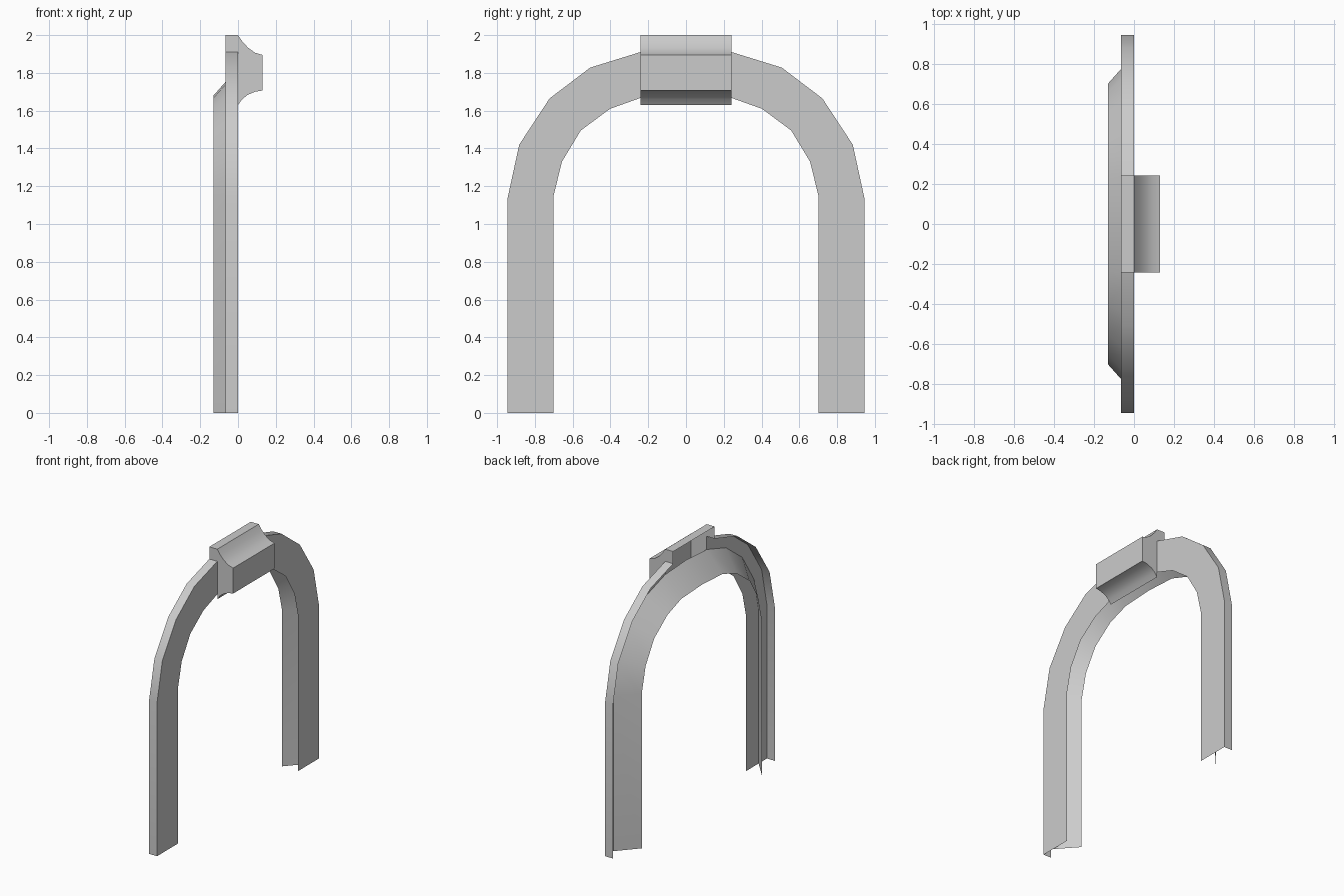
import bpy

if "Cube" in bpy.data.objects:
    bpy.data.objects.remove(bpy.data.objects["Cube"])

# Half profiles (y, z) of the arch, from the floor up to the keystone
OUTER = [(0.945, 0), (0.945, 1.135), (0.883, 1.42), (0.722, 1.665), (0.507, 1.828), (0.242, 1.91)]
INNER = [(0.702, 0), (0.702, 1.145), (0.657, 1.33), (0.557, 1.495), (0.402, 1.61), (0.242, 1.667)]


def on_plane(points, x):
    return [(x, y, z) for y, z in points]


def make(name, verts, faces, mirror=False):
    mesh = bpy.data.meshes.new(name)
    mesh.from_pydata(verts, [], faces)
    mesh.update()
    obj = bpy.data.objects.new(name, mesh)
    bpy.context.collection.objects.link(obj)
    if mirror:
        mod = obj.modifiers.new("mirror", 'MIRROR')
        mod.use_axis = (False, True, False)
    bpy.ops.object.select_all(action='DESELECT')
    obj.select_set(True)
    bpy.context.view_layer.objects.active = obj
    bpy.ops.object.shade_smooth_by_angle()
    return obj


def strips(*rows):
    """Quads between successive rows of points."""
    n = len(rows[0])
    verts = [p for row in rows for p in row]
    faces = [(r * n + i, (r + 1) * n + i, (r + 1) * n + i + 1, r * n + i + 1)
             for r in range(len(rows) - 1) for i in range(n - 1)]
    return verts, faces


# Front face with its outer return, open at the back
make("arch_face", *strips(on_plane(INNER, 0), on_plane(OUTER, 0), on_plane(OUTER, -0.065)), mirror=True)

# Slanted reveal sheet behind the face, running through under the keystone
inner = INNER + [(0, 1.68)]
outer = OUTER + [(0, 1.925)]
middle = [(a + (c - a) * 0.6, b + (d - b) * 0.6) for (a, b), (c, d) in zip(inner, outer)]
make("arch_reveal", *strips(on_plane(middle, 0), on_plane(inner, -0.13))[:1],
     [tuple(reversed(f)) for f in strips(middle, inner)[1]], mirror=True)

# Keystone: moulded profile (x, z) with end caps, open at the back
PROFILE = [(-0.065, 2.0), (0, 2.0), (0.025, 1.963), (0.055, 1.932), (0.09, 1.907), (0.13, 1.895),
           (0.13, 1.707), (0.09, 1.7), (0.05, 1.683), (0.022, 1.66), (0, 1.63)]
n, w = len(PROFILE), 0.242
verts, faces = strips([(x, -w, z) for x, z in PROFILE], [(x, w, z) for x, z in PROFILE])
faces = [tuple(reversed(f)) for f in faces]
faces = [tuple(reversed(f)) for f in faces]
for side in (-1, 1):
    verts += [(0, side * w, 1.91), (-0.065, side * w, 1.91)]
cap = list(range(n)) + [2 * n, 2 * n + 1]
faces.append(tuple(reversed(cap)))
faces.append(tuple(range(n, 2 * n)) + (2 * n + 2, 2 * n + 3))
make("keystone", verts, faces)
